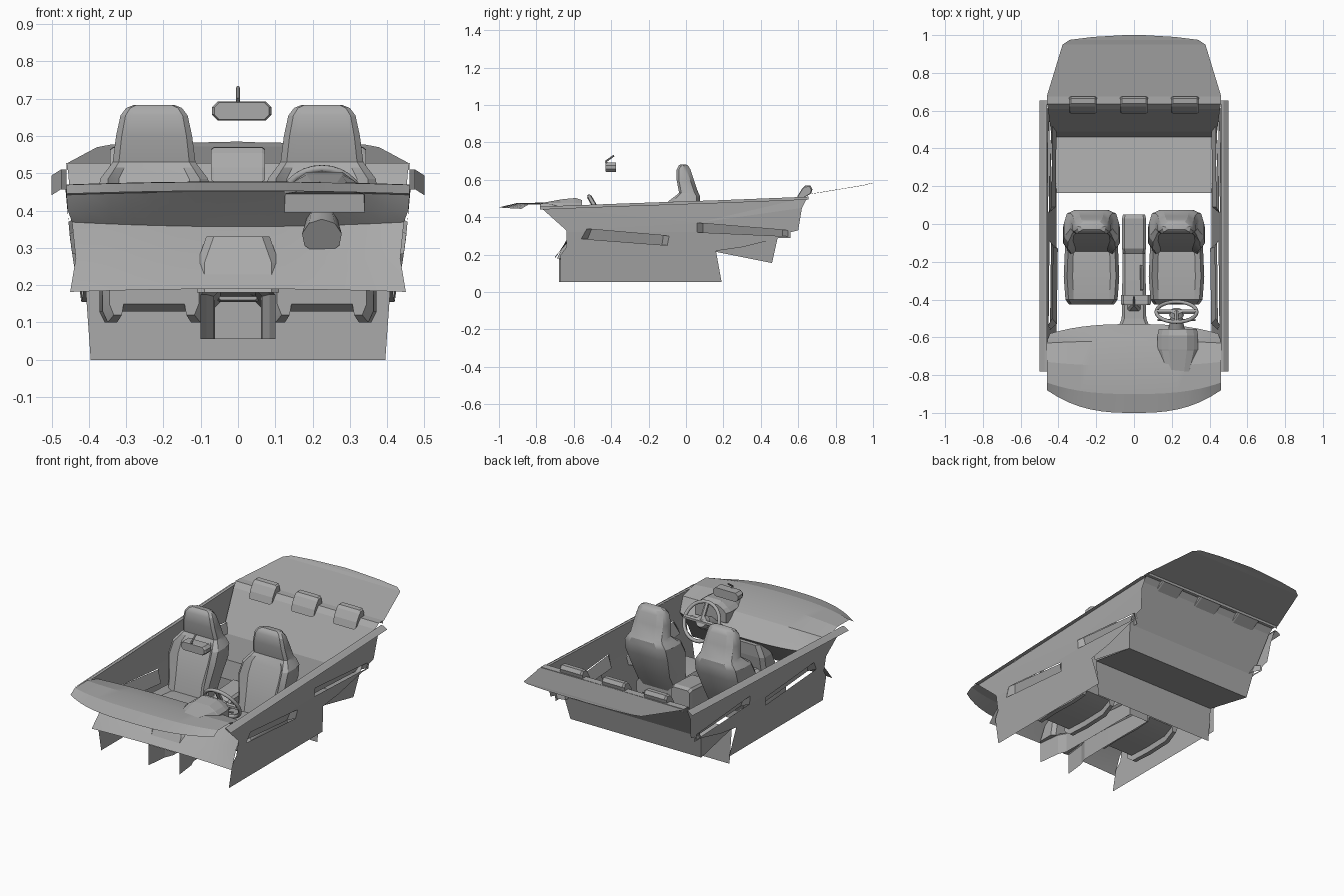
import bpy, bmesh, math
from mathutils import Vector, Matrix

cube = bpy.data.objects.get("Cube")
if cube:
    bpy.data.objects.remove(cube)

grey = bpy.data.materials.new("trim grey")
grey.use_nodes = True
grey.diffuse_color = (0.4, 0.4, 0.4, 1)
grey.node_tree.nodes["Principled BSDF"].inputs["Base Color"].default_value = (0.4, 0.4, 0.4, 1)


def finish(name, bm, smooth=None):
    bmesh.ops.recalc_face_normals(bm, faces=bm.faces)
    mesh = bpy.data.meshes.new(name)
    bm.to_mesh(mesh)
    bm.free()
    obj = bpy.data.objects.new(name, mesh)
    bpy.context.collection.objects.link(obj)
    mesh.materials.append(grey)
    if smooth:
        bpy.ops.object.select_all(action='DESELECT')
        bpy.context.view_layer.objects.active = obj
        obj.select_set(True)
        bpy.ops.object.shade_smooth_by_angle(angle=math.radians(smooth))
    return obj


def loft(name, rings, closed=True, caps=True, smooth=None):
    """Skin a list of equal-length point rings (or rows, when not closed)."""
    bm = bmesh.new()
    rows = [[bm.verts.new(p) for p in r] for r in rings]
    n = len(rows[0])
    for a, b in zip(rows, rows[1:]):
        for i in range(n if closed else n - 1):
            j = (i + 1) % n
            bm.faces.new((a[i], a[j], b[j], b[i]))
    if closed and caps:
        bm.faces.new(rows[0])
        bm.faces.new(rows[-1])
    return finish(name, bm, smooth)


def octagon(u0, u1, v0, v1, c):
    c = min(c, (u1 - u0) * 0.45, (v1 - v0) * 0.45)
    return [(u0 + c, v0), (u1 - c, v0), (u1, v0 + c), (u1, v1 - c),
            (u1 - c, v1), (u0 + c, v1), (u0, v1 - c), (u0, v0 + c)]


def mirrored(half):
    """Complete a half outline given on the +u side."""
    return half + [(-u, v) for u, v in reversed(half)]


def loft_up(name, cx, sections, c, smooth=None):
    """Sections are (z, half width, front y, back y)."""
    return loft(name, [[(u, v, z) for u, v in octagon(cx - w, cx + w, y0, y1, c)]
                       for z, w, y0, y1 in sections], smooth=smooth)


def loft_back(name, cx, sections, c, smooth=None):
    """Sections are (y, half width, bottom z, top z)."""
    return loft(name, [[(u, y, v) for u, v in octagon(cx - w, cx + w, z0, z1, c)]
                       for y, w, z0, z1 in sections], smooth=smooth)


def tube(name, a, b, r, sides=8, r2=None):
    a, b = Vector(a), Vector(b)
    bm = bmesh.new()
    rot = (b - a).to_track_quat('Z', 'Y').to_matrix().to_4x4()
    bmesh.ops.create_cone(bm, cap_ends=True, segments=sides, radius1=r,
                          radius2=r if r2 is None else r2, depth=(b - a).length,
                          matrix=Matrix.Translation((a + b) / 2) @ rot)
    return finish(name, bm, 40)


# Dashboard shell: y, z, shift of the row toward the sides, half width
dash = [(-1, .453, .12, .46), (-.9, .477, .06, .46), (-.75, .478, .02, .46), (-.62, .45, -.01, .46),
        (-.58, .41, -.03, .457), (-.53, .357, -.05, .445), (-.62, .28, -.02, .435), (-.70, .19, 0, .45)]
ts = [i / 8 for i in range(-8, 9)]
loft("dashboard", [[(w * t, y + s * abs(t) ** 2.7, z - .008 * t * t + (.02 * t * t if z == .357 else 0))
                    for t in ts] for y, z, s, w in dash], closed=False, smooth=13)

# Instrument hood, wide below and narrow on top
hood = [(-.78, .075, .45, .475), (-.67, .105, .445, .495), (-.665, .108, .395, .496),
        (-.59, .108, .395, .503), (-.555, .1, .4, .492)]
loft("instrument_hood", [[(.232 + w * u, y, z) for u, z in
                          mirrored([(1, z0), (1, .455), (.8, .475), (.45, z1)])]
                         for y, w, z0, z1 in hood])

# Steering wheel and column
hub = Vector((.225, -.465, .42))
axis = Vector((0, .87, .5))
tube("steering_column", hub - axis * .18, hub - axis * .01, .054, 9, .03)
tube("wheel_hub", hub - axis * .02, hub + axis * .006, .04, 12, .032)
tilt = Matrix.Translation(hub) @ Matrix.Rotation(math.radians(-60), 4, 'X')
rings = []
for i in range(28):
    a = i * math.tau / 28
    rings.append([tilt @ Vector(((.107 + .01 * math.cos(b)) * math.cos(a),
                                 (.107 + .01 * math.cos(b)) * math.sin(a), .01 * math.sin(b)))
                  for b in [k * math.tau / 8 for k in range(8)]])
loft("steering_wheel_rim", rings + [rings[0]], caps=False, smooth=50)
for i, deg in enumerate((0, 180, 270)):
    a = math.radians(deg)
    tube(f"wheel_spoke_{i}", hub, tilt @ Vector((.105 * math.cos(a), .105 * math.sin(a), 0)), .013, 6)
for s in (-1, 1):
    tube(f"column_stalk_{s}", hub - axis * .05, hub - axis * .05 + Vector((s * .1, 0, .015)), .006, 6)

# Centre stack, tunnel and armrest, open underneath
loft_up("centre_stack", 0, [(.18, .11, -.69, -.56), (.26, .11, -.65, -.545),
                            (.33, .085, -.61, -.54)], .02)
tunnel = [(-.68, .10, .19), (-.55, .085, .19), (-.5, .065, .185), (-.3, .062, .18), (.04, .062, .155)]
loft("tunnel", [[(u, y, z) for u, z in mirrored([(w, .055), (w, h - .015), (w - .015, h)])]
                for y, w, h in tunnel], closed=False)
loft("tunnel_end", [[(-.062, .04, .055), (.062, .04, .055)],
                    [(-.062, .04, .155), (.062, .04, .155)]], closed=False)
loft_back("armrest", 0, [(-.16, .058, .16, .265), (-.13, .063, .155, .285),
                         (.03, .063, .155, .295), (.05, .058, .155, .285)], .012)
loft_up("lever_boot", 0, [(.185, .035, -.46, -.38), (.225, .012, -.435, -.41)], .01)
tube("gear_lever", (0, -.42, .2), (0, -.41, .28), .006)
loft_up("gear_knob", 0, [(.27, .012, -.425, -.395), (.285, .018, -.43, -.39), (.3, .012, -.425, -.395)], .008)
tube("handbrake", (.04, -.22, .18), (.04, -.35, .225), .009)

# Front seats: z, half width, front y, back y, side bolster depth
back = [(.2, .13, -.15, -.04, .015), (.3, .13, -.13, .015, .02), (.42, .15, -.09, .06, .04),
        (.485, .145, -.06, .075, .035), (.515, .122, -.045, .075, .01), (.53, .111, -.037, .066, 0),
        (.6, .102, -.05, .042, 0), (.655, .09, -.05, .024, 0), (.675, .075, -.04, .012, 0),
        (.683, .055, -.03, 0, 0)]
# y, half width, bottom z, top z, bolster height
cushion = [(-.425, .12, .15, .2, 0), (-.4, .138, .13, .23, .015), (-.28, .147, .13, .235, .022),
           (-.12, .14, .13, .225, .03), (-.04, .12, .15, .215, .01)]
for side, cx in (("right", -.225), ("left", .225)):
    loft(f"{side}_seat_back",
         [[(cx + u * w, y, z) for u, y in mirrored(
             [(.6, yb), (.9, yb - .02), (1, (yf + yb) / 2), (1, yf + .012 - b * .6),
              (.85, yf - b), (.65, yf)])] for z, w, yf, yb, b in back], smooth=28)
    loft(f"{side}_seat_cushion",
         [[(cx + u * w, y, z) for u, z in mirrored(
             [(.68, z0), (.72, z0 - .03), (.9, z0 - .03), (1, z0), (1, z1 - .01), (.88, z1 + b), (.68, z1)])]
          for y, w, z0, z1, b in cushion], smooth=28)

# Rear bench with kick panel: y, z and half width of each crease
bench = [(.165, 0, .395), (.165, .21, .41), (.46, .155, .42), (.49, .29, .44),
         (.61, .5, .455), (.635, .528, .46), (.675, .528, .46), (.675, .51, .46)]
loft("rear_bench", [[(-w, y, z), (w, y, z)] for y, z, w in bench], closed=False)
headrest = [(.585, .476), (.597, .515), (.622, .555), (.637, .569), (.665, .571), (.676, .55), (.67, .528)]
for i, x in enumerate((-.27, 0, .27)):
    loft(f"rear_headrest_{i}", [[(x + u, .63 + (y - .63) * k, .525 + (z - .525) * k) for y, z in headrest]
                                for u, k in ((-.073, .85), (-.064, 1), (.064, 1), (.073, .85))])

# Rear shelf
shelf = [(.675, .525, .462), (.95, .57, .378), (.975, .577, .34), (.99, .58, .22), (1, .583, .05)]
loft("rear_shelf", [[(-w, y, z), (0, y, z + .002), (w, y, z)] for y, z, w in shelf], closed=False)

# Side panels with armrest openings
outline = [(-.78, .455), (-.64, .33), (-.64, .24), (-.67, .2), (-.67, .055), (.19, .055), (.16, .22),
           (.3, .24), (.5, .29), (.56, .29), (.56, .32), (.6, .33), (.62, .45), (.65, .508)]
slots = [[(-.53, .338), (-.56, .285), (-.1, .25), (-.09, .3)],
         [(.06, .37), (.06, .32), (.545, .298), (.545, .33)]]


def wall_x(z):
    if z > .32:
        return .45 + .012 * min(1, (z - .32) / .13)
    return .41 + .04 * (z - .055) / .265


for side, s in (("right", -1), ("left", 1)):
    bm = bmesh.new()
    for loop in [outline] + slots:
        vs = [bm.verts.new((0, y, z)) for y, z in loop]
        for a, b in zip(vs, vs[1:] + vs[:1]):
            bm.edges.new((a, b))
    bmesh.ops.triangle_fill(bm, use_beauty=True, edges=bm.edges[:], normal=(1, 0, 0))
    bmesh.ops.bisect_plane(bm, geom=bm.verts[:] + bm.edges[:] + bm.faces[:],
                           plane_co=(0, 0, .32), plane_no=(0, 0, 1))
    for v in bm.verts:
        v.co.x = s * wall_x(v.co.z)
    finish(f"{side}_side_panel", bm)
    # Armrests stand inboard of the openings, leaning in toward the bottom
    for i, slot in enumerate(slots):
        (y0, t0), (y1, b0), (y2, b1), (y3, t1) = slot
        cols = [(y0, y1, t0, b0, 0), (y0 + .03, y1 + .03, t0, b0, 1),
                (y3 - .03, y2 - .03, t1, b1, 1), (y3, y2, t1, b1, 0)]
        loft(f"{side}_door_armrest_{i}", [[(s * (wall_x(t) - d * .018), ya, t + d * .01),
                                           (s * (wall_x(b) - d * .036), yb, b - d * .01)]
                                          for ya, yb, t, b, d in cols], closed=False)
    # Bench end
    loft(f"{side}_bench_end", [[(s * .415, .16, .215), (s * .42, .46, .155)],
                               [(s * .43, .16, .3), (s * .44, .49, .29)]], closed=False)
    # Window sill slopes down and outward
    sill = [(-.78, .457), (-.3, .475), (.2, .492), (.655, .51)]
    loft(f"{side}_window_sill", [[(s * .46, y, z), (s * .475, y, z), (s * .5, y, z - .016)]
                                 for y, z in sill], closed=False)

# Rear-view mirror
loft("mirror", [[(.01 + u * k, y, .667 + v * k) for u, v in octagon(-.08, .08, -.025, .025, .015)]
                for y, k in ((-.43, .92), (-.42, 1), (-.375, 1))])
tube("mirror_stem", (0, -.405, .665), (0, -.43, .7), .005)
tube("mirror_arm", (0, -.43, .698), (0, -.385, .73), .005)
